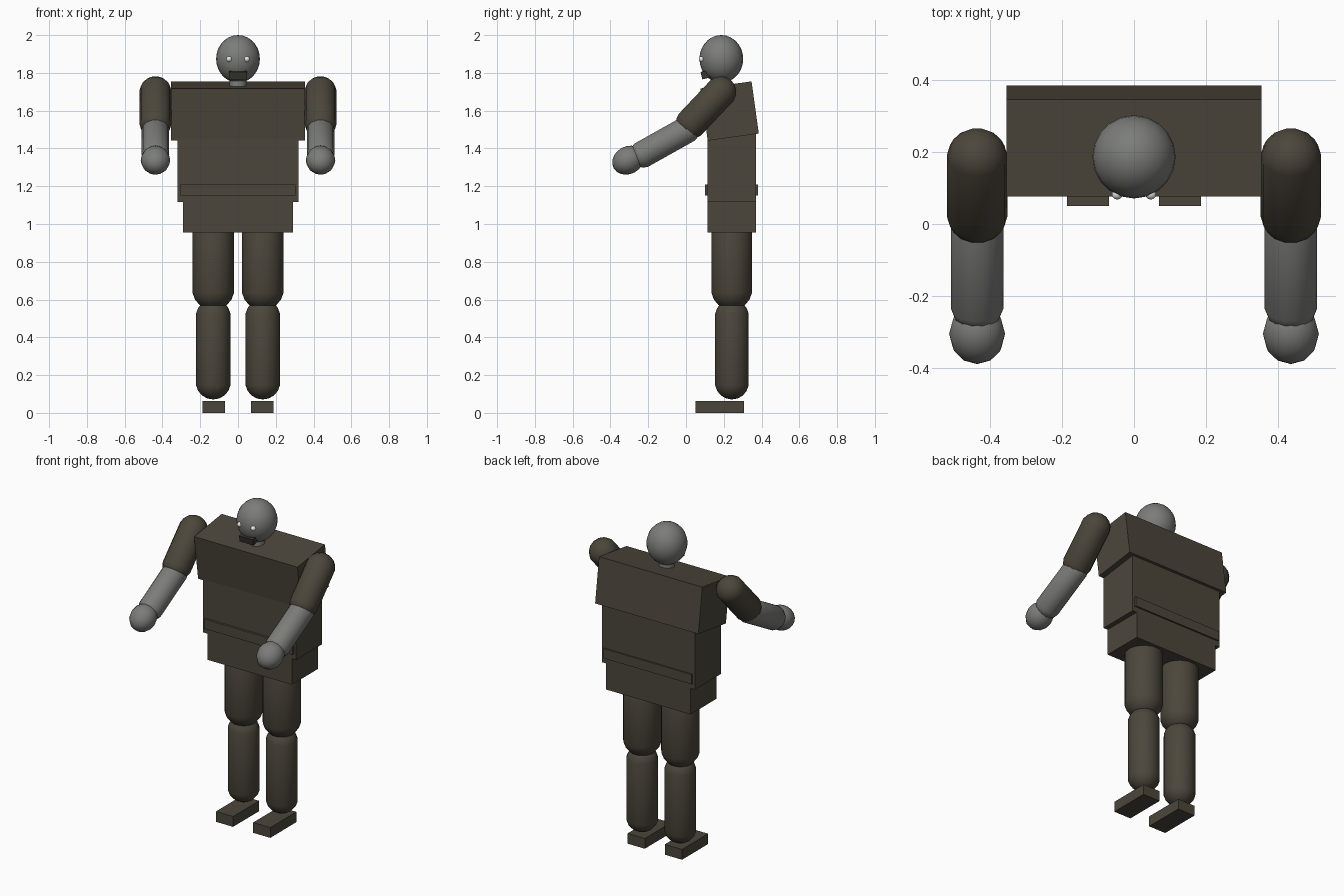
import bpy
import bmesh
from math import radians, cos, pi
from mathutils import Vector, Matrix

cube = bpy.data.objects.get("Cube")
if cube:
    bpy.data.objects.remove(cube, do_unlink=True)


def material(name, rgb):
    m = bpy.data.materials.new(name)
    m.use_nodes = True
    m.diffuse_color = (*rgb, 1)
    m.node_tree.nodes["Principled BSDF"].inputs["Base Color"].default_value = (*rgb, 1)
    return m


CLOTH = material("dark olive brown", (0.072, 0.062, 0.044))
SKIN = material("stone grey", (0.2, 0.205, 0.195))
DARK = material("dark brown", (0.04, 0.036, 0.027))
WHITE = material("eye white", (0.8, 0.8, 0.8))


def finish(name, bm, mat, smooth=False):
    mesh = bpy.data.meshes.new(name)
    for f in bm.faces:
        f.smooth = smooth
    bm.to_mesh(mesh)
    bm.free()
    mesh.materials.append(mat)
    ob = bpy.data.objects.new(name, mesh)
    bpy.context.collection.objects.link(ob)
    return ob


def box(name, centre, size, mat, tilt=0):
    """Block with full dimensions, leaning forward by tilt degrees."""
    bm = bmesh.new()
    bmesh.ops.create_cube(bm, size=1, matrix=Matrix.Diagonal((*size, 1)))
    ob = finish(name, bm, mat)
    ob.location = centre
    ob.rotation_euler.x = radians(tilt)
    return ob


def ball(name, centre, radii, mat, segments=20, rings=14, tilt=0):
    bm = bmesh.new()
    bmesh.ops.create_uvsphere(bm, u_segments=segments, v_segments=rings, radius=1,
                              matrix=Matrix.Diagonal((*radii, 1)))
    ob = finish(name, bm, mat, True)
    ob.location = centre
    ob.rotation_euler.x = radians(tilt)
    return ob


def capsule(name, start, end, radius, mat, segments=14, rings=9):
    """Sphere with an odd ring count, split at the middle and stretched."""
    start, end = Vector(start), Vector(end)
    axis = end - start
    bm = bmesh.new()
    bmesh.ops.create_uvsphere(bm, u_segments=segments, v_segments=rings, radius=radius,
                              matrix=Matrix.Rotation(pi / 2, 4, 'Z'))
    widen = 1 / cos(pi / rings / 2)
    for v in bm.verts:
        v.co.x *= widen
        v.co.y *= widen
        if v.co.z > 0:
            v.co.z += axis.length
    ob = finish(name, bm, mat, True)
    ob.location = start
    ob.rotation_euler = axis.to_track_quat('Z', 'Y').to_euler()
    return ob


# Torso
box("chest", (0, 0.231, 1.598), (0.71, 0.273, 0.279), CLOTH, tilt=7.9)
box("abdomen", (0, 0.242, 1.308), (0.64, 0.256, 0.382), CLOTH)
box("belt", (0, 0.24, 1.18), (0.61, 0.28, 0.06), CLOTH)
box("hips", (0, 0.242, 1.046), (0.58, 0.256, 0.182), CLOTH)

# Head
capsule("neck", (0, 0.19, 1.66), (0, 0.19, 1.79), 0.045, SKIN)
ball("head", (0, 0.187, 1.874), (0.116, 0.116, 0.126), SKIN)
box("mouth", (0, 0.112, 1.792), (0.096, 0.062, 0.04), DARK, tilt=12)

# Paired parts
for side, s in (("left", 1), ("right", -1)):
    ball(side + "_eye", (s * 0.047, 0.083, 1.873), (0.015,) * 3, WHITE, 12, 8)

    arm_x = s * 0.437
    capsule(side + "_upper_arm", (arm_x, 0.03, 1.536), (arm_x, 0.183, 1.698), 0.084, CLOTH)
    capsule(side + "_forearm", (arm_x, -0.225, 1.371), (arm_x, 0.0, 1.497), 0.073, SKIN)
    ball(side + "_hand", (arm_x, -0.306, 1.338), (0.078, 0.088, 0.073), SKIN, 12, 10, tilt=29)

    leg_x = s * 0.131
    capsule(side + "_thigh", (leg_x, 0.242, 0.655), (leg_x, 0.242, 0.96), 0.11, CLOTH)
    capsule(side + "_shin", (leg_x, 0.243, 0.162), (leg_x, 0.243, 0.51), 0.091, CLOTH)
    box(side + "_foot", (s * 0.128, 0.178, 0.032), (0.118, 0.256, 0.064), CLOTH)
